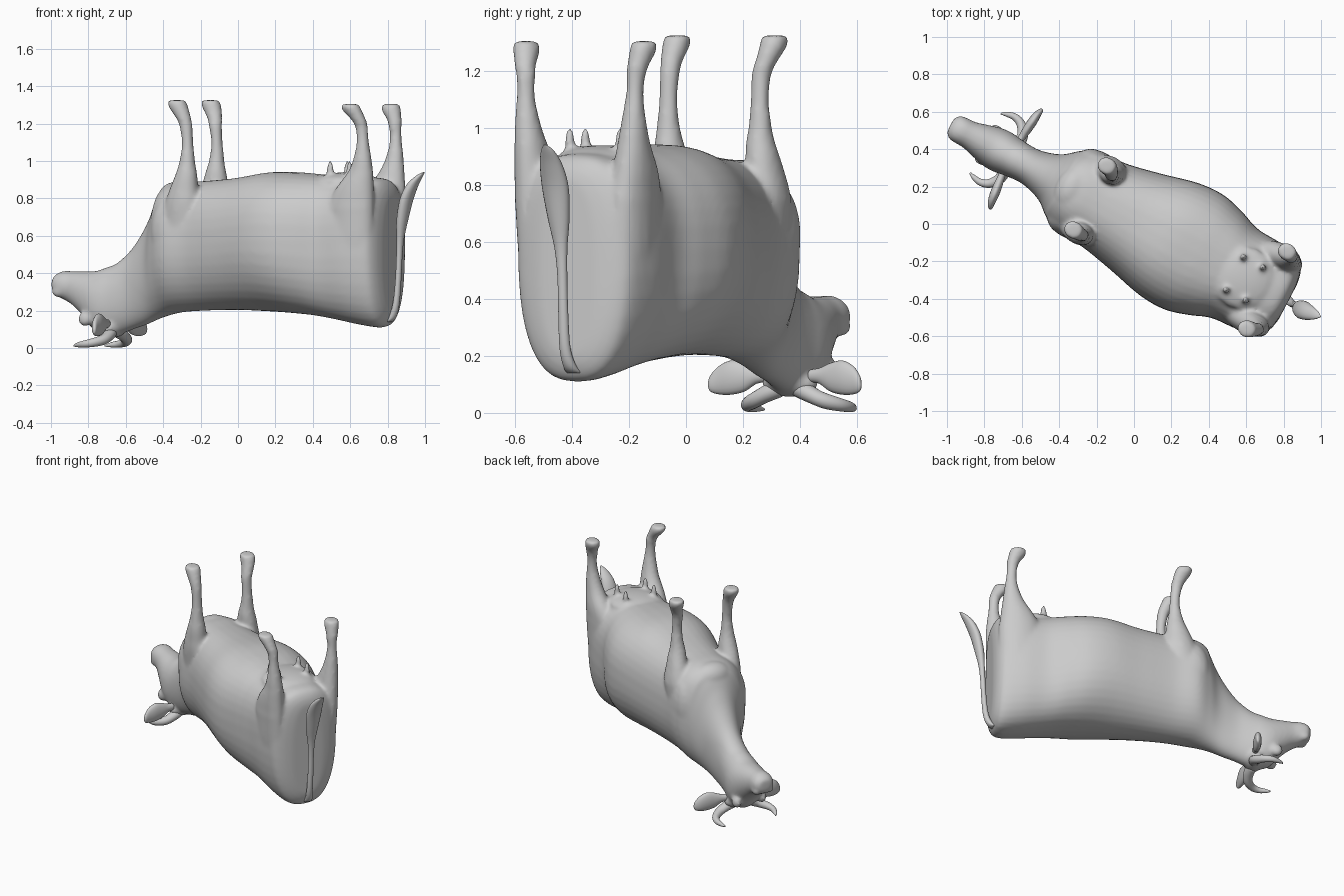
import bpy, bmesh, math
from mathutils import Vector, Matrix

# Local frame: x runs tail to head, y is sideways, z is up (the animal lies on its back).
PLACE = Matrix.Translation((0.007, 0.013, 0)) @ Matrix.Rotation(math.radians(152.4), 4, 'Z')


def resample(rows, k=5):
    """Catmull-Rom interpolation of station rows."""
    out = []
    n = len(rows)
    for i in range(n - 1):
        p = [rows[max(i - 1, 0)], rows[i], rows[i + 1], rows[min(i + 2, n - 1)]]
        for j in range(k):
            t = j / k
            out.append([0.5 * (2 * b + (c - a) * t + (2 * a - 5 * b + 4 * c - d) * t * t
                               + (3 * b - a - 3 * c + d) * t ** 3) for a, b, c, d in zip(*p)])
    return out + [list(rows[-1])]


def spow(v, e):
    return math.copysign(abs(v) ** e, v)


def loft(bm, rings):
    """Skin a list of point rings and cap both ends."""
    vs = [[bm.verts.new(p) for p in r] for r in rings]
    n = len(vs[0])
    for a, b in zip(vs, vs[1:]):
        for i in range(n):
            bm.faces.new((a[i], a[(i + 1) % n], b[(i + 1) % n], b[i]))
    bm.faces.new(vs[0])
    bm.faces.new(vs[-1])


def trunk_ring(u, w, zb, zm, zt, n=40):
    pts = []
    top = 0.8 if u < 0.45 else 0.95
    low = 0.78 if u < -0.6 else min(0.95, 0.78 + (u + 0.6) * 0.4)   # squarer rump
    for i in range(n):
        c, s = math.cos(math.tau * i / n), math.sin(math.tau * i / n)
        e, reach = (top, zt - zm) if s >= 0 else (low, zm - zb)
        pts.append((u, w * spow(c, e), zm + reach * spow(s, e)))
    return pts


def oval(centre, a, b, n=20):
    c, a, b = Vector(centre), Vector(a), Vector(b)
    return [c + a * math.cos(math.tau * i / n) + b * math.sin(math.tau * i / n) for i in range(n)]


def ball(bm, loc, size):
    m = Matrix.Translation(loc) @ Matrix.Diagonal((*size, 1))
    bmesh.ops.create_uvsphere(bm, u_segments=20, v_segments=12, radius=1, matrix=m)


def finish(name, bm, remesh=False):
    bmesh.ops.recalc_face_normals(bm, faces=bm.faces)
    me = bpy.data.meshes.new(name)
    bm.to_mesh(me)
    bm.free()
    ob = bpy.data.objects.new(name, me)
    bpy.context.collection.objects.link(ob)
    ob.matrix_world = PLACE
    me.shade_smooth()
    if remesh:
        r = ob.modifiers.new("blend", 'REMESH')
        r.mode = 'VOXEL'
        r.voxel_size = 0.011
        r.use_smooth_shade = True
        s = ob.modifiers.new("soften", 'SMOOTH')
        s.factor = 0.5
        s.iterations = 12
    return ob


# Trunk, neck and head: x, half width, back height, widest height, belly height
TRUNK = [
    (-0.922, .11, .20, .50, .82), (-0.905, .18, .145, .56, .87), (-0.865, .228, .11, .60, .905),
    (-0.75, .258, .122, .60, .915), (-0.60, .268, .152, .58, .92), (-0.48, .312, .172, .58, .93),
    (-0.35, .345, .185, .58, .94), (-0.20, .338, .195, .58, .94), (0, .29, .203, .56, .91),
    (.20, .25, .20, .55, .893),
    (.35, .248, .19, .55, .885), (.44, .195, .17, .52, .85), (.50, .145, .15, .43, .74),
    (.56, .118, .125, .38, .635), (.64, .10, .10, .32, .53), (.73, .105, .07, .28, .455),
    (.80, .115, .068, .25, .43), (.86, .112, .09, .26, .412), (.93, .095, .17, .29, .41),
    (1.0, .076, .23, .32, .41), (1.05, .074, .257, .335, .413), (1.09, .068, .28, .34, .40),
    (1.115, .04, .30, .34, .38)]
# Legs: z, x, side, radius along x, radius sideways
FRONT_LEG = [
    (.55, .28, .165, .11, .07), (.75, .25, .185, .10, .07), (.85, .235, .19, .08, .063),
    (.92, .22, .193, .062, .056), (1.0, .212, .195, .042, .042), (1.1, .21, .195, .031, .033),
    (1.2, .223, .195, .037, .036), (1.25, .245, .195, .046, .041), (1.29, .267, .193, .054, .048),
    (1.325, .277, .193, .05, .045)]
REAR_LEG = [
    (.40, -.76, .155, .13, .07), (.55, -.755, .175, .145, .078), (.75, -.77, .188, .135, .075),
    (.85, -.795, .203, .11, .070), (.95, -.835, .220, .068, .054), (1.05, -.85, .228, .042, .040),
    (1.13, -.85, .232, .032, .031), (1.2, -.842, .234, .037, .036), (1.24, -.82, .234, .046, .041),
    (1.27, -.80, .234, .054, .046), (1.305, -.79, .233, .05, .045)]

bm = bmesh.new()
loft(bm, [trunk_ring(*r) for r in resample(TRUNK)])
# each leg's shank leans inward and forward by a slightly different amount
for leg, side, lean, ahead in ((FRONT_LEG, 1, 0, 0), (FRONT_LEG, -1, .032, .01),
                               (REAR_LEG, 1, .027, 0), (REAR_LEG, -1, .015, .02)):
    rings = []
    for z, u, s, ru, rs in resample(leg):
        k = max(0, min((z - .75) / .2, 1, (1.29 - z) / .1))
        rings.append(oval((u + ahead * k, side * (s - lean * k), z), (ru, 0, 0), (0, rs, 0)))
    loft(bm, rings)
for side in (1, -1):
    ball(bm, (.885, side * .088, .155), (.04, .03, .04))        # brow and eye
    ball(bm, (1.07, side * .045, .30), (.035, .03, .03))        # nostril
    ball(bm, (.33, side * .165, .62), (.11, .085, .19))         # shoulder
    for u in (-.60, -.718):                                     # teats
        ball(bm, (u, side * .10, .945), (.02, .02, .06))
ball(bm, (-.65, 0, .885), (.18, .17, .055))                     # udder
ball(bm, (.38, 0, .80), (.09, .13, .09))                        # brisket
ball(bm, (.76, 0, .105), (.06, .11, .05))                       # poll
finish("cow_body", bm, remesh=True)

# Ears: x, y, z, half height, thickness
EAR = [(.75, .085, .13, .022, .018), (.745, .125, .13, .028, .020), (.74, .17, .125, .050, .024),
       (.735, .22, .124, .060, .025), (.73, .265, .115, .050, .020), (.722, .295, .103, .028, .012),
       (.72, .303, .098, .004, .003)]
# Horns: x, y, z, radius
HORN = [(.755, .03, .09, .034), (.745, .08, .07, .033), (.75, .135, .045, .029),
        (.785, .18, .03, .024), (.83, .197, .022, .019), (.875, .19, .017, .013),
        (.905, .178, .012, .004)]
for side, label in ((1, "right"), (-1, "left")):
    bm = bmesh.new()
    loft(bm, [oval((u, side * y, z), (t, 0, 0), (0, 0, h)) for u, y, z, h, t in resample(EAR)])
    finish(label + "_ear", bm)
    bm = bmesh.new()
    path = resample(HORN)
    rings = []
    for i, (u, y, z, r) in enumerate(path):
        q, p = path[min(i + 1, len(path) - 1)], path[max(i - 1, 0)]
        d = Vector((q[0] - p[0], q[1] - p[1], 0)).normalized()
        rings.append(oval((u, side * y, z), (-d.y * r, side * d.x * r, 0), (0, 0, min(r, z))))
    loft(bm, rings)
    finish(label + "_horn", bm)

# Tail with tuft: x, y, z, radius along x, radius sideways
TAIL = [(-.85, -.01, .15, .03, .035), (-.885, -.01, .14, .026, .03), (-.92, -.006, .165, .022, .024),
        (-.945, 0, .23, .018, .02), (-.958, 0, .35, .016, .018), (-.965, 0, .48, .016, .018),
        (-.972, .002, .58, .019, .024), (-.985, .004, .68, .028, .040), (-1.01, .004, .79, .032, .05),
        (-1.045, .002, .87, .03, .042), (-1.085, -.004, .92, .018, .024),
        (-1.112, -.008, .942, .003, .004)]
bm = bmesh.new()
loft(bm, [oval((u, y, z), (a, 0, 0), (0, b, 0)) for u, y, z, a, b in resample(TAIL)])
finish("tail", bm)
